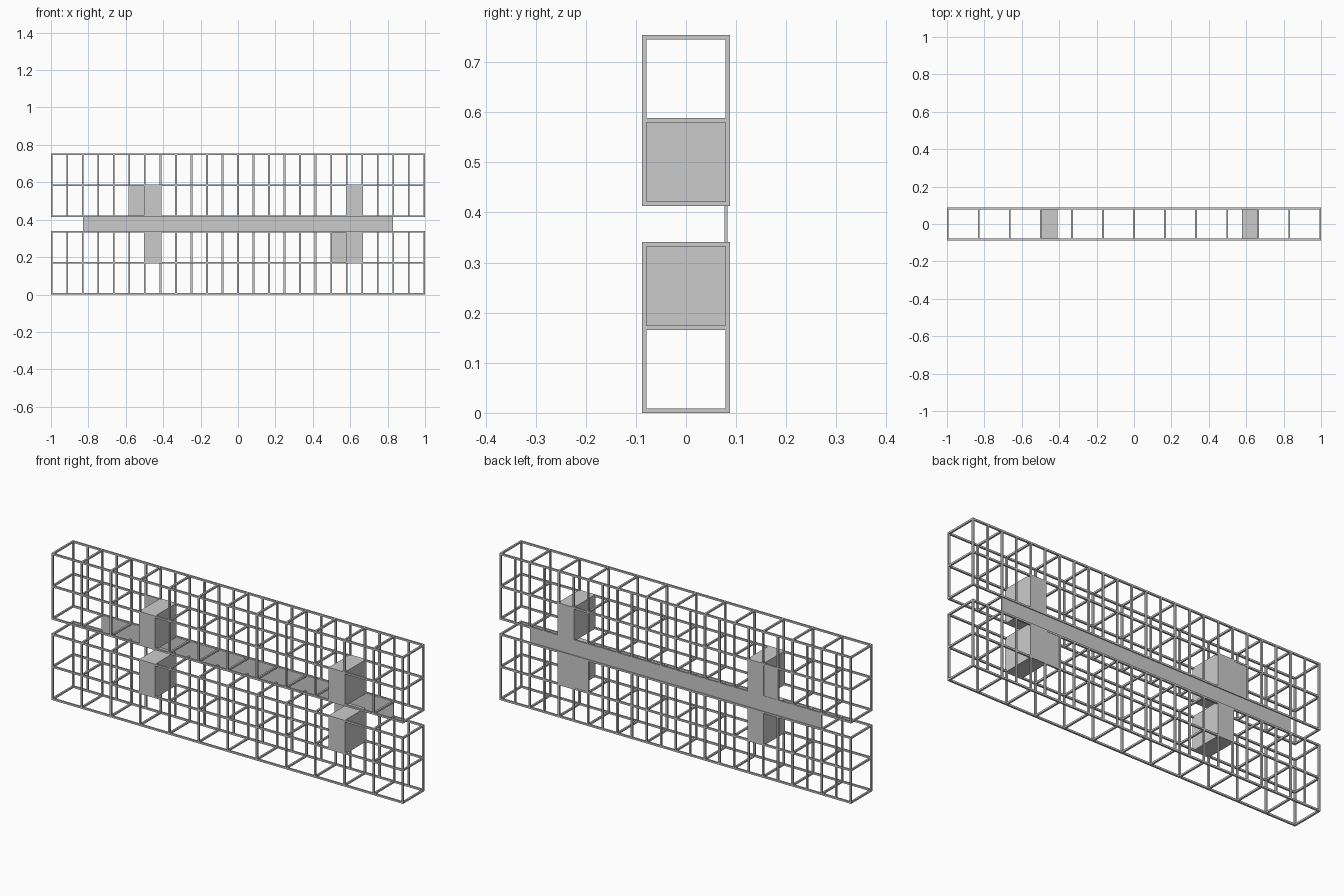
import bpy, bmesh
from mathutils import Matrix, Vector

if "Cube" in bpy.data.objects:
    bpy.data.objects.remove(bpy.data.objects["Cube"])

T = 0.009             # bar thickness
P = (2 - T) / 12      # cell pitch
H = P / 2             # half cell
Y = P / 2             # front / back bar plane
LOWER = T / 2
UPPER = 0.754 - T / 2 - 2 * P


def add_box(bm, lo, hi):
    lo, hi = Vector(lo), Vector(hi)
    size, mid = hi - lo, (hi + lo) / 2
    bmesh.ops.create_cube(bm, size=1, matrix=Matrix.Translation(mid) @ Matrix.Diagonal((*size, 1)))


def bar(bm, a, b):
    # square bar between two points, overshooting by half its thickness
    h = Vector((T, T, T)) / 2
    add_box(bm, Vector(a) - h, Vector(b) + h)


def finish(bm, name):
    me = bpy.data.meshes.new(name)
    bm.to_mesh(me)
    bm.free()
    ob = bpy.data.objects.new(name, me)
    bpy.context.collection.objects.link(ob)
    return ob


def box_object(name, lo, hi):
    bm = bmesh.new()
    add_box(bm, lo, hi)
    return finish(bm, name)


# Two open lattice frames, each two rows of twelve cells
for label, z0 in (("lower", LOWER), ("upper", UPPER)):
    bm = bmesh.new()
    for row in range(3):
        z = z0 + row * P
        for y in (-Y, Y):
            bar(bm, (-12 * H, y, z), (12 * H, y, z))
        for i in range(-12, 13, 2):
            bar(bm, (i * H, -Y, z), (i * H, Y, z))
    finish(bm, label + "_frame_rails")

    # back posts stand every half cell, front posts every full cell
    bm = bmesh.new()
    for y, step in ((-Y, 2), (Y, 1)):
        for i in range(-12, 13, step):
            bar(bm, (i * H, y, z0), (i * H, y, z0 + 2 * P))
    finish(bm, label + "_frame_posts")

# Solid half-cell blocks beside the central gap
D = Y + T / 2
for label, z0 in (("lower", LOWER + P), ("upper", UPPER)):
    for side, i in (("left", -6), ("right", 7)):
        box_object(f"{label}_{side}_block",
                   (i * H - T / 2, -D, z0 - T / 2),
                   ((i + 1) * H + T / 2, D, z0 + P + T / 2))

# Thin half-cell panels on the back
for name, i, z0 in (("upper_left_back_panel", -7, UPPER),
                    ("lower_right_back_panel", 6, LOWER + P)):
    box_object(name, (i * H, Y - 0.003, z0), ((i + 1) * H, Y + 0.003, z0 + P))

# Long strip joining the two frames along the back
box_object("joining_strip", (-10 * H, 0.077, LOWER + 2 * P), (10 * H, 0.083, UPPER))
